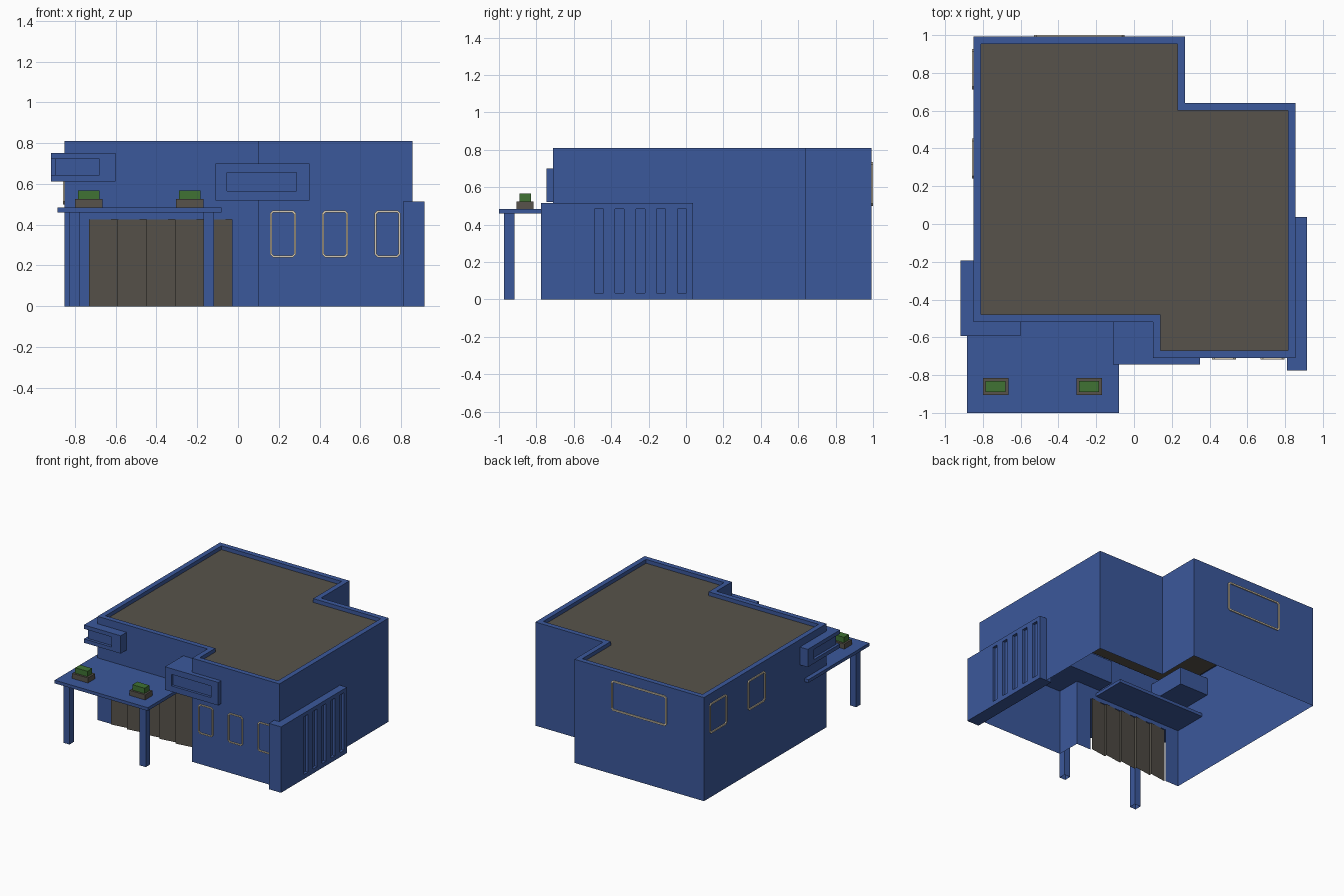
import bpy, bmesh
from mathutils import Vector

if "Cube" in bpy.data.objects:
    bpy.data.objects.remove(bpy.data.objects["Cube"])


def material(name, rgb):
    m = bpy.data.materials.new(name)
    m.diffuse_color = (*rgb, 1)
    m.use_nodes = True
    m.node_tree.nodes["Principled BSDF"].inputs["Base Color"].default_value = m.diffuse_color
    return m


BLUE = material("blue_wall", (0.044, 0.098, 0.33))
BROWN = material("grey_brown", (0.095, 0.086, 0.07))
GREEN = material("plant_green", (0.05, 0.17, 0.033))
CREAM = material("cream_frame", (0.68, 0.6, 0.45))


def mesh_object(name, polys, mat, weld=True):
    bm = bmesh.new()
    for p in polys:
        bm.faces.new([bm.verts.new(v) for v in p])
    if weld:
        bmesh.ops.remove_doubles(bm, verts=bm.verts, dist=1e-5)
    bmesh.ops.recalc_face_normals(bm, faces=bm.faces)
    me = bpy.data.meshes.new(name)
    bm.to_mesh(me)
    bm.free()
    me.materials.append(mat)
    ob = bpy.data.objects.new(name, me)
    bpy.context.collection.objects.link(ob)
    return ob


def box(name, x, y, z, mat, capped=True):
    c = [(x[i], y[j], z[k]) for k in (0, 1) for i, j in ((0, 0), (1, 0), (1, 1), (0, 1))]
    idx = [(i, (i + 1) % 4, (i + 1) % 4 + 4, i + 4) for i in range(4)]
    if capped:
        idx += [(3, 2, 1, 0), (4, 5, 6, 7)]
    return mesh_object(name, [[c[i] for i in f] for f in idx], mat)


def carve(ob, cutters):
    for x, y, z in cutters:
        cut = box("cutter", x, y, z, BLUE)
        cut.hide_render = True
        mod = ob.modifiers.new("carve", 'BOOLEAN')
        mod.operation = 'DIFFERENCE'
        mod.solver = 'EXACT'
        mod.object = cut
        bpy.context.view_layer.objects.active = ob
        bpy.ops.object.modifier_apply(modifier=mod.name)
        bpy.data.objects.remove(cut)


# Building shell: open underneath, with a parapet around a sunken roof
H, ROOF, T = 0.81, 0.78, 0.04
outline = [(-0.85, -0.52), (0.10, -0.52), (0.10, -0.71), (0.855, -0.71),
           (0.855, 0.64), (0.27, 0.64), (0.27, 0.992), (-0.85, 0.992)]
n = len(outline)
inner = []
for i, p in enumerate(outline):
    a = (Vector(p) - Vector(outline[i - 1])).normalized()
    b = (Vector(outline[(i + 1) % n]) - Vector(p)).normalized()
    off = Vector((-a.y - b.y, a.x + b.x)) * T
    inner.append((p[0] + off.x, p[1] + off.y))

D0, D1, DZ = -0.73, -0.03, 0.425          # door opening
polys = []
for i in range(n):
    j = (i + 1) % n
    (ax, ay), (bx, by) = outline[i], outline[j]
    if i == 0:
        for x0, x1, z0, z1 in ((ax, D0, 0, DZ), (D1, bx, 0, DZ), (ax, D0, DZ, H),
                               (D0, D1, DZ, H), (D1, bx, DZ, H)):
            polys.append([(x0, ay, z0), (x1, ay, z0), (x1, ay, z1), (x0, ay, z1)])
    else:
        polys.append([(ax, ay, 0), (bx, by, 0), (bx, by, H), (ax, ay, H)])
    (cx, cy), (dx, dy) = inner[i], inner[j]
    polys.append([(ax, ay, H), (bx, by, H), (dx, dy, H), (cx, cy, H)])
    polys.append([(cx, cy, H), (dx, dy, H), (dx, dy, ROOF), (cx, cy, ROOF)])
mesh_object("building_walls", polys, BLUE)
mesh_object("roof", [[(x, y, ROOF) for x, y in inner]], BROWN)

# Folded garage door
polys = []
w = (D1 - D0) / 5
for k in range(5):
    x0, x1 = D0 + k * w, D0 + (k + 1) * w
    polys.append([(x0, -0.528, 0), (x1, -0.508, 0), (x1, -0.508, DZ), (x0, -0.528, DZ)])
    if k < 4:
        polys.append([(x1, -0.508, 0), (x1, -0.528, 0), (x1, -0.528, DZ), (x1, -0.508, DZ)])
mesh_object("garage_door", polys, BROWN)

# Canopy on two open-ended posts
box("canopy", (-0.885, -0.08), (-1.0, -0.25), (0.46, 0.485), BLUE)
for side, x in (("left", -0.83), ("right", -0.17)):
    box(side + "_post", (x, x + 0.053), (-0.972, -0.917), (0, 0.46), BLUE, capped=False)

# Planters on the canopy
for side, x in (("left", -0.80), ("right", -0.305)):
    box(side + "_planter", (x, x + 0.135), (-0.905, -0.815), (0.485, 0.525), BROWN)
    box(side + "_plant", (x + 0.015, x + 0.12), (-0.89, -0.83), (0.525, 0.567), GREEN)

# Recessed front box and corner box
carve(box("front_box", (-0.11, 0.35), (-0.745, -0.38), (0.52, 0.70), BLUE),
      [((-0.053, 0.287), (-0.9, -0.725), (0.565, 0.655))])
carve(box("corner_box", (-0.918, -0.60), (-0.592, -0.193), (0.613, 0.752), BLUE),
      [((-1.1, -0.68), (-0.7, -0.57), (0.643, 0.722)),
       ((-1.1, -0.898), (-0.65, -0.27), (0.643, 0.722))])

# Side fin with five slots
carve(box("side_fin", (0.81, 0.915), (-0.775, 0.038), (0, 0.515), BLUE),
      [((0.893, 1.0), (-0.49 + 0.111 * k, -0.442 + 0.111 * k), (0.035, 0.485)) for k in range(5)])


# Window frames: chamfered rings standing off a wall
def window(name, u, z, place, width=0.012, depth=0.008):
    def ring(inset, c):
        a, b, s, t = u[0] + inset, u[1] - inset, z[0] + inset, z[1] - inset
        return [(a + c, s), (b - c, s), (b, s + c), (b, t - c),
                (b - c, t), (a + c, t), (a, t - c), (a, s + c)]
    o, q = ring(0, 0.014), ring(width, 0.009)
    polys = []
    for i in range(8):
        j = (i + 1) % 8
        for (p, d), (r, e) in (((o, 0), (o, depth)), ((o, depth), (q, depth)), ((q, depth), (q, 0))):
            polys.append([place(*p[i], d), place(*p[j], d), place(*r[j], e), place(*r[i], e)])
    mesh_object(name, polys, CREAM)


for k, x in enumerate((0.157, 0.413, 0.67)):
    window(f"front_window_{k + 1}", (x, x + 0.127), (0.24, 0.47),
           lambda a, b, d: (a, -0.71 - d, b), width=0.009)
for k, y in enumerate((0.24, 0.713)):
    window(f"left_window_{k + 1}", (y, y + 0.213), (0.50, 0.735),
           lambda a, b, d: (-0.85 - d, a, b))
window("back_window", (-0.53, -0.05), (0.50, 0.735), lambda a, b, d: (a, 0.992 + d, b))
